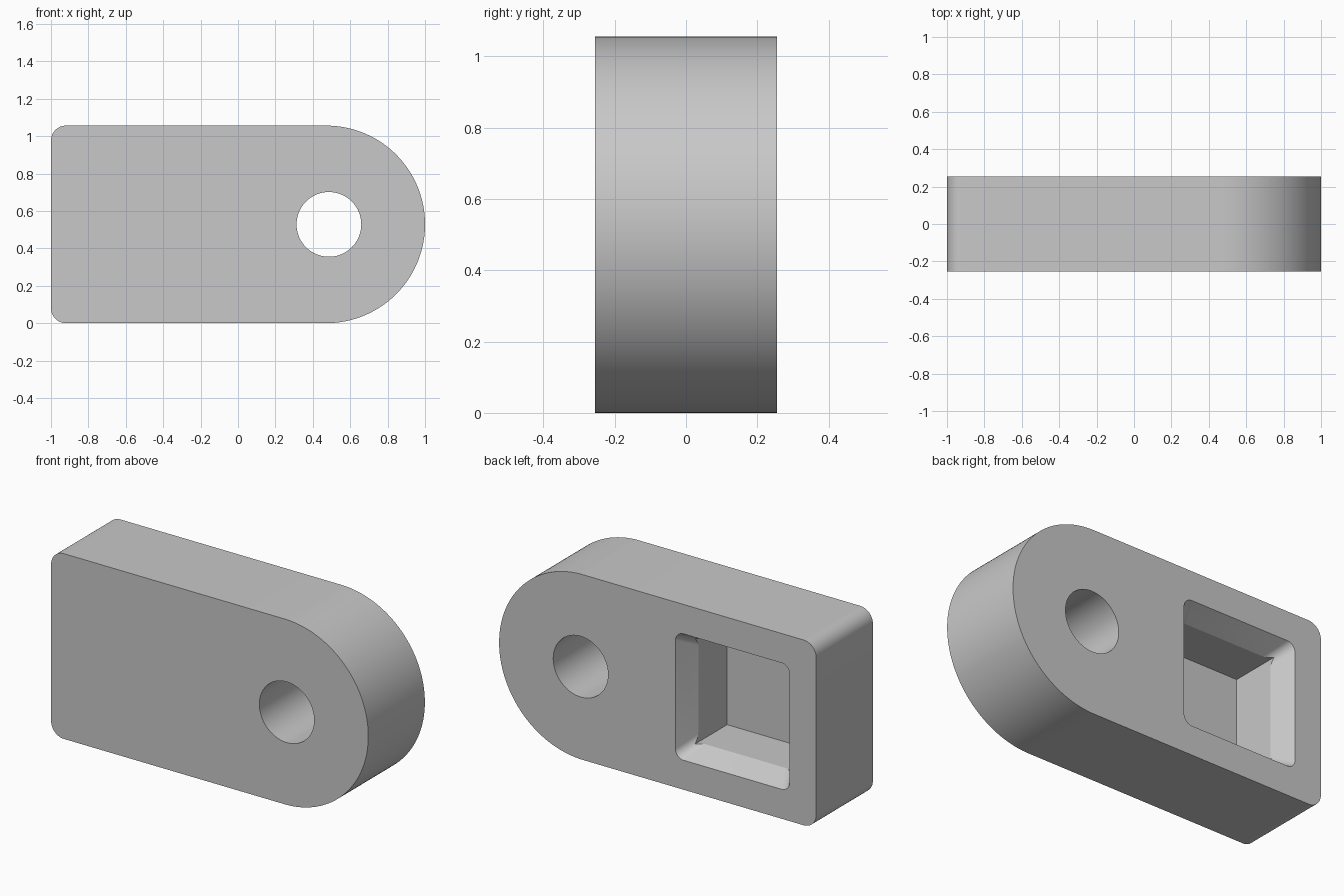
import bpy, bmesh
from math import sin, cos, pi
from mathutils import Vector

cube = bpy.data.objects.get("Cube")
if cube:
    bpy.data.objects.remove(cube, do_unlink=True)

LENGTH, HEIGHT, DEPTH = 2.0, 1.056, 0.51
MID_Z = HEIGHT / 2
BACK = DEPTH / 2
POCKET_X = -0.472

grey = bpy.data.materials.new("plain grey")
grey.use_nodes = True
grey.diffuse_color = (0.58, 0.58, 0.58, 1)
grey.node_tree.nodes["Principled BSDF"].inputs["Base Color"].default_value = grey.diffuse_color


def arc(cx, cz, r, start, end, steps):
    """Points of an arc in the xz plane."""
    return [(cx + r * cos(start + (end - start) * i / steps),
             cz + r * sin(start + (end - start) * i / steps)) for i in range(steps + 1)]


def rounded_square(half, r):
    """Square outline around the pocket centre with round corners."""
    pts = []
    for k, (sx, sz) in enumerate([(1, 1), (-1, 1), (-1, -1), (1, -1)]):
        pts += arc(POCKET_X + sx * (half - r), MID_Z + sz * (half - r), r,
                   k * pi / 2, (k + 1) * pi / 2, 10)
    return pts


def loft(name, near, far, y_near, y_far):
    """Solid between two matching xz outlines."""
    bm = bmesh.new()
    a = [bm.verts.new((x, y_near, z)) for x, z in near]
    b = [bm.verts.new((x, y_far, z)) for x, z in far]
    bm.faces.new(a)
    bm.faces.new(b[::-1])
    for i in range(len(a)):
        j = (i + 1) % len(a)
        bm.faces.new((a[j], a[i], b[i], b[j]))
    bmesh.ops.recalc_face_normals(bm, faces=bm.faces)
    mesh = bpy.data.meshes.new(name)
    bm.to_mesh(mesh)
    bm.free()
    mesh.materials.append(grey)
    obj = bpy.data.objects.new(name, mesh)
    bpy.context.collection.objects.link(obj)
    return obj


# Block with one fully round end and two softened corners
corner = 0.08
outline = arc(LENGTH / 2 - MID_Z, MID_Z, MID_Z, -pi / 2, pi / 2, 96)
outline += arc(-1 + corner, HEIGHT - corner, corner, pi / 2, pi, 12)
outline += arc(-1 + corner, corner, corner, pi, 1.5 * pi, 12)
body = loft("lug_block", outline, outline, -BACK, BACK)

# Through hole
circle = arc(0.486, MID_Z, 0.173, 0, 2 * pi, 80)[:-1]
hole = loft("hole_cutter", circle, circle, -0.5, 0.5)

# Square pocket from the back, with a tapered mouth
h = 0.30
square = [(POCKET_X + sx * h, MID_Z + sz * h) for sx, sz in [(1, 1), (-1, 1), (-1, -1), (1, -1)]]
pocket = loft("pocket_cutter", square, square, BACK - 0.38, BACK + 0.1)
over = 0.02   # the taper continues past the surface at the same slope
mouth = loft("mouth_cutter", rounded_square(h, 0.05), rounded_square(0.36 + over / 2, 0.05),
             BACK - 0.12, BACK + over)

for cutter in (hole, pocket, mouth):
    mod = body.modifiers.new(cutter.name, 'BOOLEAN')
    mod.operation = 'DIFFERENCE'
    mod.solver = 'EXACT'
    mod.object = cutter
    cutter.hide_render = True

# Bake the cuts, then drop the cutters
bpy.context.view_layer.update()
evaluated = body.evaluated_get(bpy.context.evaluated_depsgraph_get())
cut_mesh = bpy.data.meshes.new_from_object(evaluated)
body.modifiers.clear()
body.data = cut_mesh
for cutter in (hole, pocket, mouth):
    bpy.data.objects.remove(cutter, do_unlink=True)

bpy.ops.object.select_all(action='DESELECT')
body.select_set(True)
bpy.context.view_layer.objects.active = body
bpy.ops.object.shade_smooth_by_angle(angle=0.35)
